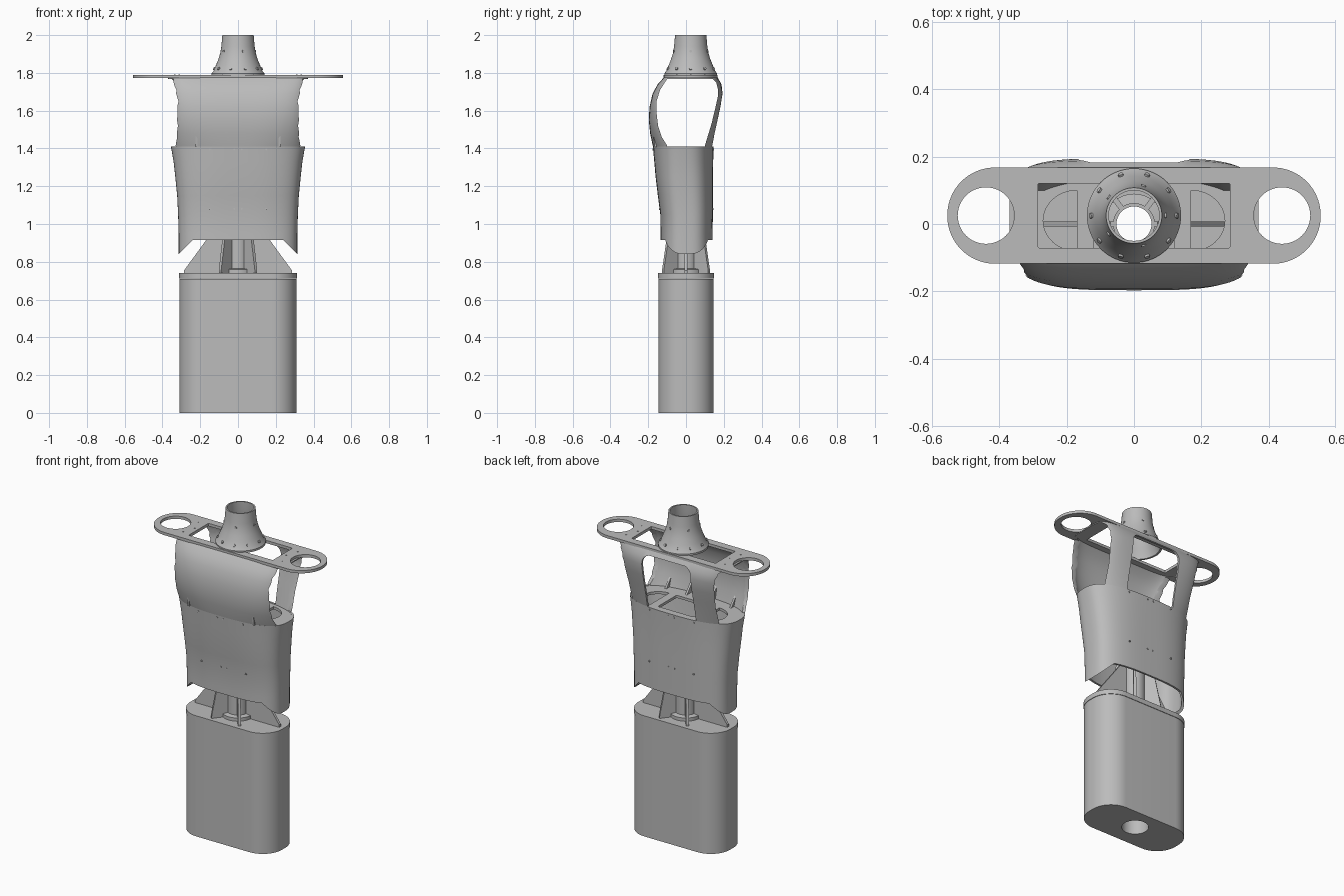
import bpy, bmesh, math
from mathutils import Vector

cube = bpy.data.objects.get("Cube")
if cube:
    bpy.data.objects.remove(cube, do_unlink=True)

grey = bpy.data.materials.new("plain grey")
grey.use_nodes = True
grey.diffuse_color = (0.5, 0.5, 0.5, 1)
grey.node_tree.nodes["Principled BSDF"].inputs["Base Color"].default_value = (0.5, 0.5, 0.5, 1)

NECK_Y = 0.025


def finish(name, bm):
    bmesh.ops.recalc_face_normals(bm, faces=bm.faces)
    mesh = bpy.data.meshes.new(name)
    bm.to_mesh(mesh)
    bm.free()
    mesh.materials.append(grey)
    obj = bpy.data.objects.new(name, mesh)
    bpy.context.collection.objects.link(obj)
    return obj


def smooth(obj, angle=30):
    bpy.ops.object.select_all(action='DESELECT')
    obj.select_set(True)
    bpy.context.view_layer.objects.active = obj
    bpy.ops.object.shade_smooth_by_angle(angle=math.radians(angle))


def prism(name, points, axis, lo, hi):
    """Extrude a 2D outline along one axis."""
    place = {'x': lambda p, t: (t, p[0], p[1]),
             'y': lambda p, t: (p[0], t, p[1]),
             'z': lambda p, t: (p[0], p[1], t)}[axis]
    bm = bmesh.new()
    rings = [[bm.verts.new(place(p, t)) for p in points] for t in (lo, hi)]
    bm.faces.new(rings[0])
    bm.faces.new(rings[1])
    for i in range(len(points)):
        j = (i + 1) % len(points)
        bm.faces.new((rings[0][i], rings[0][j], rings[1][j], rings[1][i]))
    return finish(name, bm)


def bridge(name, rings):
    """Skin a closed loop of closed rings."""
    bm = bmesh.new()
    loops = [[bm.verts.new(p) for p in ring] for ring in rings]
    n = len(loops[0])
    for k, a in enumerate(loops):
        b = loops[(k + 1) % len(loops)]
        for i in range(n):
            j = (i + 1) % n
            bm.faces.new((a[i], a[j], b[j], b[i]))
    return finish(name, bm)


def lathe(name, profile, cy, n=64):
    turns = [math.tau * i / n for i in range(n)]
    obj = bridge(name, [[(r * math.cos(t), cy + r * math.sin(t), z) for t in turns] for r, z in profile])
    smooth(obj)
    return obj


def rounded(cx, cy, hx, hy, r, seg=14):
    pts = []
    for q, (sx, sy) in enumerate(((1, 1), (-1, 1), (-1, -1), (1, -1))):
        for k in range(seg + 1):
            t = math.pi / 2 * (q + k / seg)
            pts.append((cx + sx * (hx - r) + r * math.cos(t), cy + sy * (hy - r) + r * math.sin(t)))
    return pts


def circle(cx, cy, r, n=48):
    return [(cx + r * math.cos(math.tau * i / n), cy + r * math.sin(math.tau * i / n)) for i in range(n)]


def cut(obj, cutter):
    cutter.hide_render = True
    mod = obj.modifiers.new("cut", 'BOOLEAN')
    mod.operation = 'DIFFERENCE'
    mod.solver = 'EXACT'
    mod.object = cutter
    bpy.ops.object.select_all(action='DESELECT')
    obj.select_set(True)
    bpy.context.view_layer.objects.active = obj
    bpy.ops.object.modifier_apply(modifier=mod.name)
    bpy.data.objects.remove(cutter, do_unlink=True)


def section(z, a, front, back, power, inset=0.0, n=96):
    """Squared oval ring of the torso."""
    cy, b = (front + back) / 2, (back - front) / 2 - inset
    a -= inset
    ring = []
    for i in range(n):
        c, s = math.cos(math.tau * i / n), math.sin(math.tau * i / n)
        ring.append((math.copysign(abs(c) ** (2 / power), c) * a,
                     cy + math.copysign(abs(s) ** (2 / power), s) * b, z))
    return ring


def shell(name, sections, wall=0.012):
    outer = [section(*s) for s in sections]
    inner = [section(*s, inset=wall) for s in reversed(sections)]
    return bridge(name, outer + inner)


def stud(name, at, direction, r=0.006, depth=0.008):
    bm = bmesh.new()
    bmesh.ops.create_cone(bm, cap_ends=True, segments=12, radius1=r, radius2=r, depth=depth)
    turn = Vector(direction).to_track_quat('Z', 'Y').to_matrix()
    bmesh.ops.rotate(bm, verts=bm.verts, cent=(0, 0, 0), matrix=turn)
    bmesh.ops.translate(bm, verts=bm.verts, vec=at)
    return finish(name, bm)


# Base column with its cap, bored through the middle
for name, lo, hi, grow in (("base_column", 0, 0.71, 0), ("base_cap", 0.711, 0.74, 0.002)):
    part = prism(name, rounded(0, 0, 0.31 + grow, 0.146 + grow, 0.13 + grow), 'z', lo, hi)
    cut(part, prism("bore", circle(0, 0.01, 0.075), 'z', lo - 0.1, hi + 0.1))
    smooth(part)

# Waist post and its gussets
lathe("waist_post", [(0.09, 0.74), (0.09, 0.76), (0.062, 0.765), (0.062, 1.05), (0.052, 1.05), (0.052, 0.74)], 0.0)
for i, (angle, foot, top) in enumerate(((0, 0.285, 0.07), (180, 0.285, 0.07), (52, 0.155, 0.1),
                                        (128, 0.155, 0.1), (232, 0.155, 0.1), (308, 0.155, 0.1))):
    rib = prism(f"waist_gusset_{i + 1}", [(0.055, 0.74), (foot, 0.74), (foot, 0.755), (top, 1.05), (0.055, 1.05)],
                'y', -0.008, 0.008)
    rib.rotation_euler.z = math.radians(angle)

# Lower torso shell, with a dipped hem at the sides
lower = shell("lower_torso", [(0.8, 0.314, -0.135, 0.141, 3), (0.95, 0.314, -0.135, 0.141, 3),
                              (1.05, 0.317, -0.136, 0.142, 3), (1.15, 0.322, -0.149, 0.142, 3),
                              (1.25, 0.332, -0.161, 0.143, 2.9), (1.33, 0.341, -0.168, 0.144, 2.8),
                              (1.41, 0.355, -0.175, 0.146, 2.7)])
cut(lower, prism("hem", [(-0.34, 0.815), (-0.24, 0.915), (0.24, 0.915), (0.34, 0.815), (0.34, 0.6), (-0.34, 0.6)],
                 'y', -0.5, 0.5))
smooth(lower)

# Upper torso shell, with arm openings and a back window
upper = shell("upper_torso", [(1.41, 0.354, -0.175, 0.146, 2.7), (1.48, 0.36, -0.19, 0.156, 3.2),
                              (1.55, 0.365, -0.197, 0.17, 3.6), (1.62, 0.368, -0.193, 0.184, 4),
                              (1.69, 0.37, -0.177, 0.195, 4.4), (1.74, 0.37, -0.15, 0.188, 5),
                              (1.775, 0.37, -0.118, 0.168, 6)])
arm_opening = [(-0.1, 1.4), (-0.1, 1.415), (-0.128, 1.46), (-0.148, 1.52), (-0.156, 1.59), (-0.156, 1.65),
               (-0.137, 1.71), (-0.1, 1.768), (0.14, 1.768), (0.16, 1.75), (0.17, 1.71), (0.168, 1.67),
               (0.152, 1.6), (0.135, 1.53), (0.1, 1.415), (0.1, 1.4)]
cut(upper, prism("arm_opening", arm_opening, 'x', -0.6, 0.6))
cut(upper, prism("back_window", rounded(0, 1.56, 0.165, 0.19, 0.05), 'y', 0.05, 0.4))
smooth(upper)

# Chest floor with a central hole and a D-shaped hole each side
floor = prism("chest_floor", [p[:2] for p in section(0, 0.345, -0.166, 0.137, 2.7)], 'z', 1.392, 1.408)
cut(floor, prism("centre_hole", rounded(0, 0.01, 0.12, 0.09, 0.01), 'z', 1.3, 1.5))
for side in (-1, 1):
    arc = [(side * (0.17 + 0.1 * math.cos(t)), 0.01 + 0.09 * math.sin(t))
           for t in [math.pi * (k / 20 - 0.5) for k in range(21)]]
    cut(floor, prism("side_hole", arc, 'z', 1.3, 1.5))
for i, x in enumerate((-0.22, -0.08, 0.08, 0.22)):
    prism(f"floor_tab_{i + 1}", [(-0.165, 1.408), (-0.115, 1.408), (-0.175, 1.48)], 'x', x - 0.006, x + 0.006)

# Shoulder plate with arm rings and a long window
plate = prism("shoulder_plate", rounded(0, NECK_Y, 0.555, 0.143, 0.142, 24), 'z', 1.772, 1.789)
for side in (-1, 1):
    cut(plate, prism("arm_ring", circle(side * 0.44, NECK_Y, 0.084), 'z', 1.7, 1.9))
cut(plate, prism("long_window", rounded(0, NECK_Y, 0.285, 0.096, 0.004, 3), 'z', 1.7, 1.9))
smooth(plate)

# Flared hollow neck
lathe("neck", [(0.14, 1.785), (0.14, 1.797), (0.13, 1.81), (0.117, 1.84), (0.104, 1.872), (0.094, 1.905),
               (0.088, 1.94), (0.083, 2.0), (0.075, 2.0), (0.078, 1.94), (0.084, 1.905), (0.094, 1.872),
               (0.107, 1.84), (0.12, 1.81), (0.128, 1.785)], NECK_Y)
for i in range(10):
    t = math.tau * i / 10
    out = Vector((math.cos(t), math.sin(t), 0))
    centre = Vector((0, NECK_Y, 0))
    stud(f"neck_bolt_{i + 1}", centre + out * 0.125 + Vector((0, 0, 1.822)), out + Vector((0, 0, 0.5)), 0.008, 0.012)
    if i % 2 == 0:
        stud(f"neck_pin_{i // 2 + 1}", centre + out * 0.092 + Vector((0, 0, 1.915)), out, 0.007)

# Small fasteners on the plate and torso
for side in (-1, 1):
    for x, y in ((0.335, 0.1), (0.31, 0.025), (0.335, -0.05)):
        stud("plate_screw", (side * x, y, 1.789), (0, 0, 1), 0.004, 0.004)
    for x, z, front, back in ((0.02, 1.08, -0.14, 0.142), (0.15, 1.08, -0.139, 0.142),
                              (0.02, 1.395, -0.174, 0.146), (0.15, 1.395, -0.169, 0.141)):
        for y, face in ((front, -1), (back, 1)):
            stud("torso_screw", (side * x, y, z), (0, face, 0), 0.005, 0.006)
